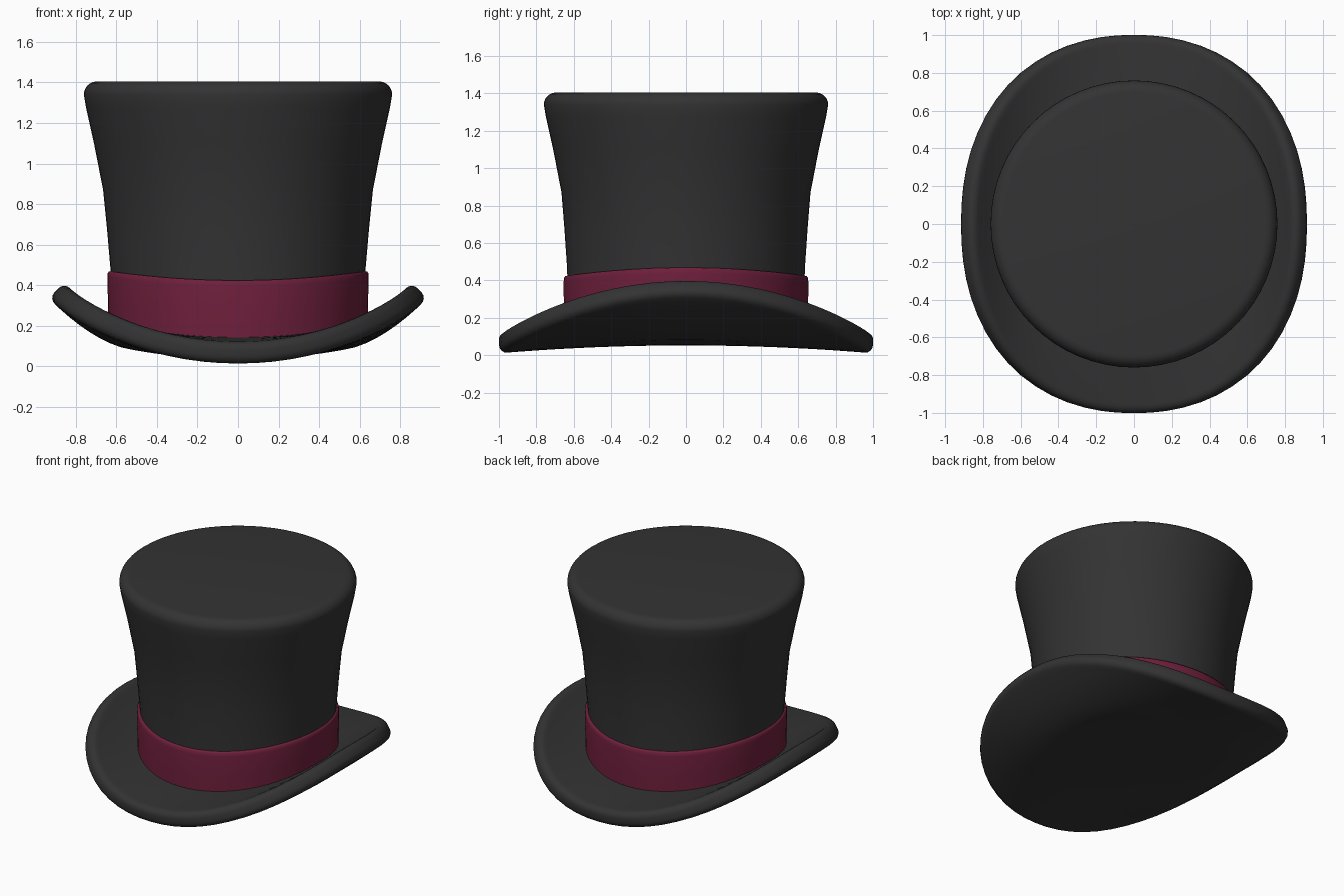
import bpy, bmesh, math

cube = bpy.data.objects.get("Cube")
if cube:
    bpy.data.objects.remove(cube, do_unlink=True)

SEG = 64


def material(name, colour):
    m = bpy.data.materials.new(name)
    m.use_nodes = True
    m.diffuse_color = colour
    bsdf = next(n for n in m.node_tree.nodes if n.type == 'BSDF_PRINCIPLED')
    bsdf.inputs["Base Color"].default_value = colour
    bsdf.inputs["Roughness"].default_value = 0.8
    return m


def skin_rings(name, rings, mat, point, cap_start=False, cap_end=False):
    """Join rings of points, each placed by point(ring, angle)."""
    bm = bmesh.new()
    loops = [[bm.verts.new(point(r, math.tau * i / SEG)) for i in range(SEG)]
             for r in rings]
    for a, b in zip(loops, loops[1:]):
        for i in range(SEG):
            j = (i + 1) % SEG
            bm.faces.new((a[i], a[j], b[j], b[i]))
    if cap_start:
        bm.faces.new(loops[0])
    if cap_end:
        bm.faces.new(loops[-1])
    bmesh.ops.recalc_face_normals(bm, faces=bm.faces)
    mesh = bpy.data.meshes.new(name)
    bm.to_mesh(mesh)
    bm.free()
    mesh.materials.append(mat)
    obj = bpy.data.objects.new(name, mesh)
    bpy.context.collection.objects.link(obj)
    return obj


def shade(obj, angle=50):
    bpy.ops.object.select_all(action='DESELECT')
    obj.select_set(True)
    bpy.context.view_layer.objects.active = obj
    bpy.ops.object.shade_smooth_by_angle(angle=math.radians(angle))


felt = material("black felt", (0.033, 0.033, 0.033, 1))
ribbon = material("wine ribbon", (0.16, 0.014, 0.045, 1))


# Brim: a squarish oval sheet that sags front to back and curls up at the sides
def brim_point(t, angle):
    c, s = math.cos(angle), math.sin(angle)
    k = (abs(c) ** 2.25 + abs(s) ** 2.25) ** (-1 / 2.25)
    x, y = 0.895 * k * c * t, k * s * t
    curl = 0.18 * abs(c) ** 2.1 * max(0, (t - 0.58) / 0.42) ** 1.7
    return x, y, 0.107 + 0.11 * x * x - 0.042 * y * y + curl


brim = skin_rings("brim", [0.05 + 0.95 * i / 18 for i in range(19)],
                  felt, brim_point, cap_start=True)
solid = brim.modifiers.new("thickness", 'SOLIDIFY')
solid.thickness = 0.108
solid.offset = 0
bevel = brim.modifiers.new("rounded rim", 'BEVEL')
bevel.width = 0.04
bevel.segments = 4
bevel.limit_method = 'ANGLE'
bevel.angle_limit = math.radians(50)
shade(brim, 60)


# Turned parts: each ring is radius, height and rise towards the two sides;
# the lower rings are slightly longer from front to back
def turned_point(ring, angle):
    r, z, rise = ring
    c, s = math.cos(angle), math.sin(angle)
    stretch = 1 + 0.03 * max(0, 0.9 - z)
    return r * c, r * s * stretch, z + rise * c * c


crown_profile = [(0.615, 0.1, 0.07), (0.627, 0.46, 0), (0.646, 0.68, 0),
                 (0.665, 0.87, 0), (0.71, 1.1, 0), (0.75, 1.28, 0)]
# Rounded top edge
for i in range(7):
    a = math.radians(90 * i / 6)
    crown_profile.append((0.695 + 0.065 * math.cos(a), 1.34 + 0.065 * math.sin(a), 0))
crown = skin_rings("crown", crown_profile, felt, turned_point, cap_end=True)
shade(crown)

# Ribbon band, softly rounded at its top edge
band_profile = [(0.636, 0.08, 0.08), (0.641, 0.25, 0.06), (0.644, 0.395, 0.045),
                (0.642, 0.415, 0.045), (0.636, 0.424, 0.045), (0.605, 0.424, 0.045)]
band = skin_rings("hat_band", band_profile, ribbon, turned_point)
shade(band, 60)
